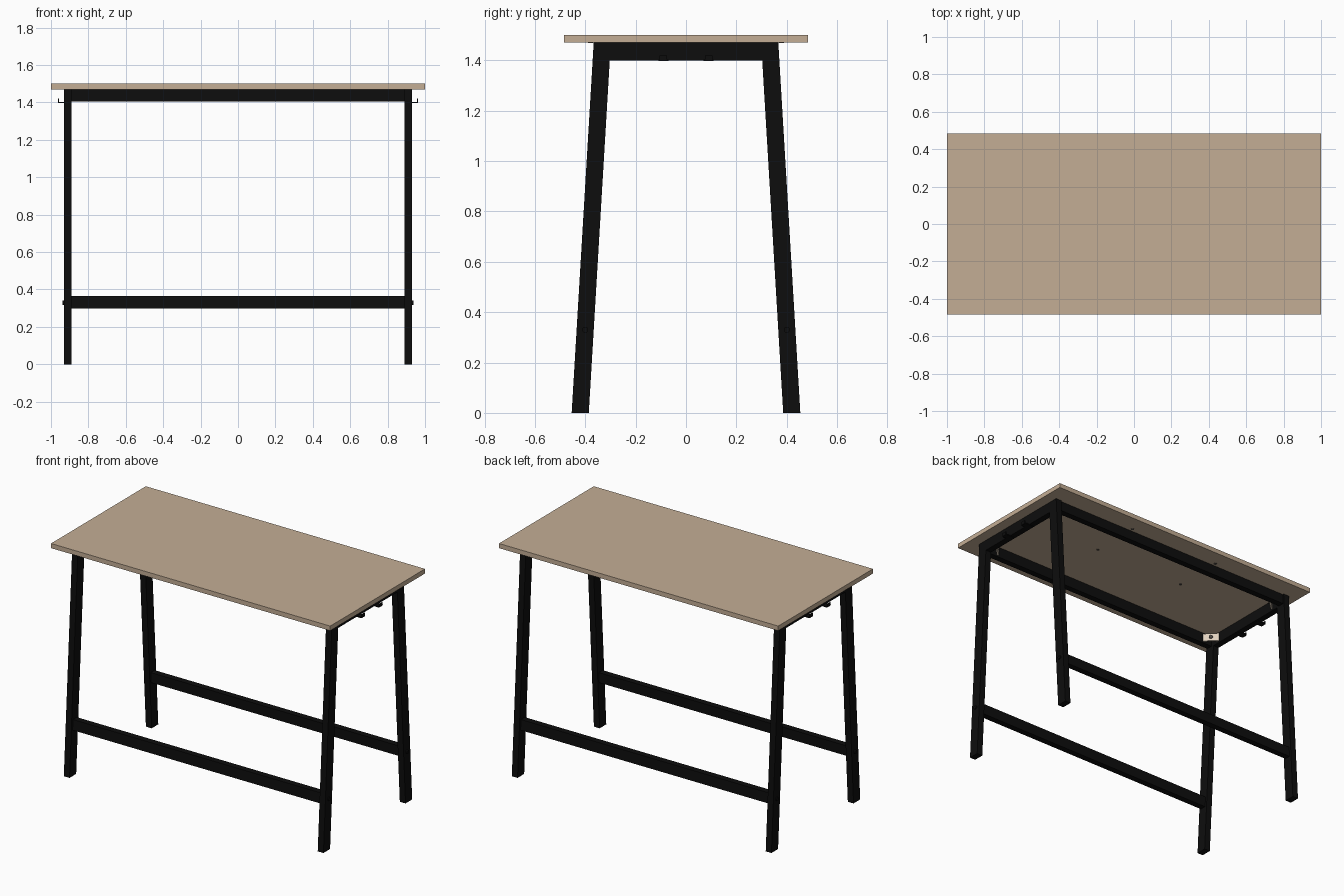
import bpy, bmesh, math
from mathutils import Matrix, Vector

if "Cube" in bpy.data.objects:
    bpy.data.objects.remove(bpy.data.objects["Cube"])


def material(name, rgb):
    m = bpy.data.materials.new(name)
    m.use_nodes = True
    m.diffuse_color = (*rgb, 1)
    m.node_tree.nodes["Principled BSDF"].inputs["Base Color"].default_value = (*rgb, 1)
    return m


WOOD = material("pale wood", (0.55, 0.42, 0.30))
BLACK = material("black metal", (0.004, 0.004, 0.004))
CREAM = material("light bracket", (0.75, 0.64, 0.52))
GREY = material("screw grey", (0.08, 0.07, 0.06))


def finish(bm, name, mat, matrix=None):
    if matrix:
        bm.transform(matrix)
    bmesh.ops.recalc_face_normals(bm, faces=bm.faces)
    mesh = bpy.data.meshes.new(name)
    bm.to_mesh(mesh)
    bm.free()
    mesh.materials.append(mat)
    obj = bpy.data.objects.new(name, mesh)
    bpy.context.collection.objects.link(obj)
    return obj


def prism(name, mat, profile, x0, x1):
    """Extrude a (y, z) outline along x."""
    bm = bmesh.new()
    face = bm.faces.new([bm.verts.new((x0, y, z)) for y, z in profile])
    new = bmesh.ops.extrude_face_region(bm, geom=[face])["geom"]
    verts = [v for v in new if isinstance(v, bmesh.types.BMVert)]
    bmesh.ops.translate(bm, verts=verts, vec=(x1 - x0, 0, 0))
    return finish(bm, name, mat)


def box(name, mat, center, size, turn=0):
    bm = bmesh.new()
    bmesh.ops.create_cube(bm, size=1)
    return finish(bm, name, mat, Matrix.Translation(center)
                  @ Matrix.Rotation(turn, 4, "Z") @ Matrix.Diagonal((*size, 1)))


def disc(name, mat, center, radius, depth, axis):
    bm = bmesh.new()
    bmesh.ops.create_cone(bm, cap_ends=True, segments=16, radius1=radius,
                          radius2=radius, depth=depth)
    turn = Vector(axis).to_track_quat("Z", "Y").to_matrix().to_4x4()
    return finish(bm, name, mat, Matrix.Translation(center) @ turn)


TOP = 1.47          # underside of the table top
IN, OUT = 0.889, 0.93   # leg faces along x


def leg_y(z):
    """Centre of the splayed leg at a height."""
    return 0.42 - 0.0875 * z / TOP


def rail_outline(side, z0, z1, offset, half):
    """Rail section leaning with the legs."""
    a, b = leg_y(z0) + offset, leg_y(z1) + offset
    return [(side * y, z) for y, z in
            ((a - half, z0), (a + half, z0), (b + half, z1), (b - half, z1))]


# Table top
box("table_top", WOOD, (0, 0, 1.485), (2, 0.97, 0.03))

# Legs with side bolts
for sx, xname in ((1, "left"), (-1, "right")):
    for sy, yname in ((-1, "front"), (1, "back")):
        tag = f"{yname}_{xname}"
        prism(f"{tag}_leg", BLACK, rail_outline(sy, 0, TOP, 0, 0.034), sx * IN, sx * OUT)
        disc(f"{tag}_bolt", BLACK, (sx * OUT, sy * leg_y(0.33), 0.33), 0.012, 0.014, (1, 0, 0))

        # Diagonal corner bracket with its screw
        inward = Vector((-sx, -sy, 0)).normalized()
        spot = Vector((sx * 0.855, sy * 0.285, 1.437))
        box(f"{tag}_bracket", CREAM, spot, (0.012, 0.1, 0.05), math.atan2(sy, sx))
        disc(f"{tag}_bracket_screw", GREY, spot + inward * 0.009, 0.012, 0.01, inward)

    # End rail between the legs
    box(f"{xname}_end_rail", BLACK, (sx * (IN + OUT) / 2, 0, 1.435), (OUT - IN, 0.62, 0.07))

    # Small upturned bag hooks
    for y in (-0.09, 0.09):
        box(f"{xname}_hook_arm", BLACK, (sx * 0.93, y, 1.4), (0.06, 0.04, 0.006))
        box(f"{xname}_hook_tip", BLACK, (sx * 0.96, y, 1.409), (0.005, 0.03, 0.022))

# Long rails under the top and low stretchers
for sy, yname in ((-1, "front"), (1, "back")):
    prism(f"{yname}_top_rail", BLACK, rail_outline(sy, 1.404, TOP, 0.005, 0.02), -IN, IN)
    prism(f"{yname}_stretcher", BLACK, rail_outline(sy, 0.297, 0.364, 0, 0.02), -IN, IN)

# Screw caps under the top
for x in (-0.33, 0.33):
    for y in (-0.38, 0.05, 0.38):
        disc("underside_screw", GREY, (x, y, TOP), 0.01, 0.004, (0, 0, 1))
